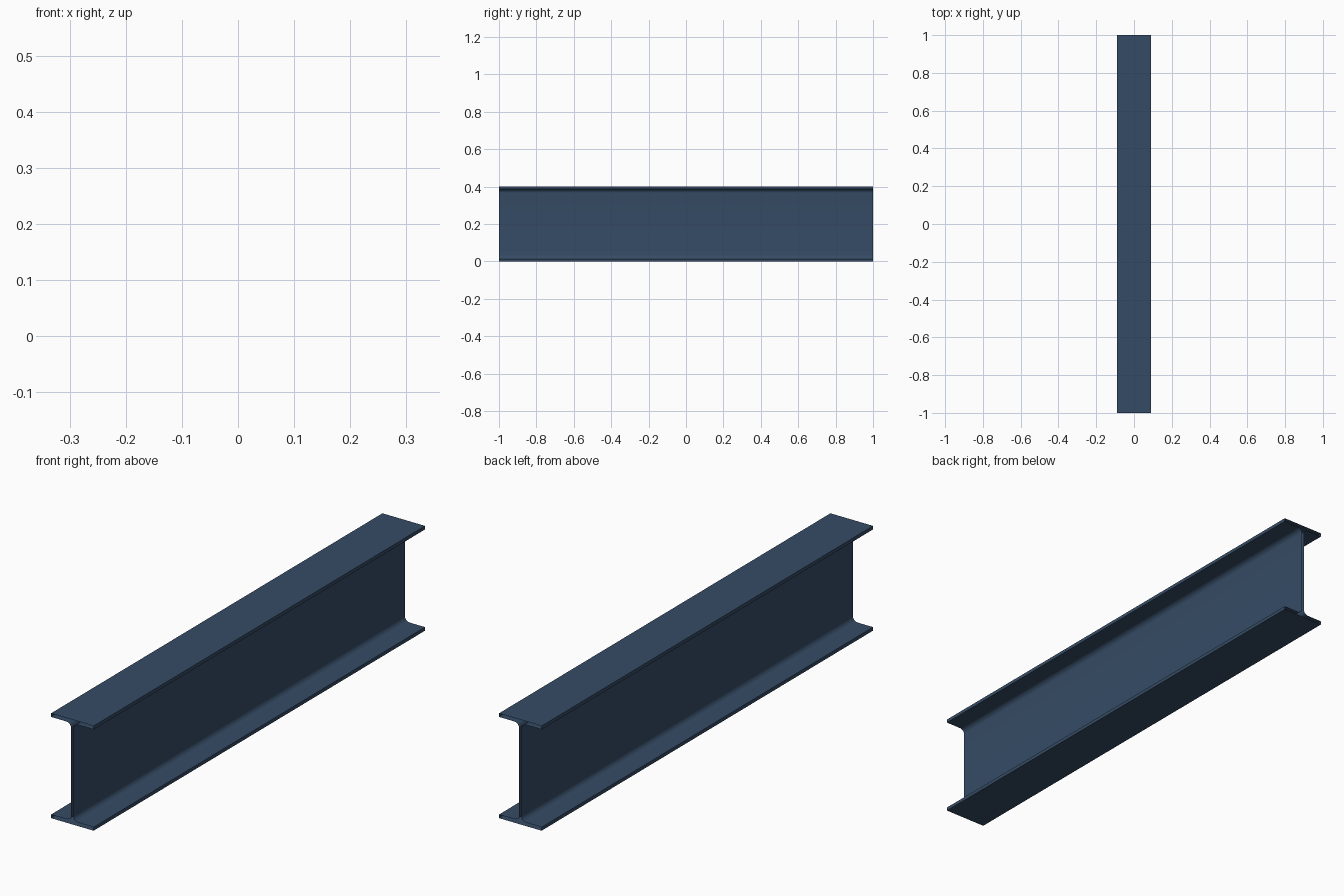
import bpy, bmesh, math

if "Cube" in bpy.data.objects:
    bpy.data.objects.remove(bpy.data.objects["Cube"])

LENGTH, HEIGHT, WIDTH = 2.0, 0.4, 0.18
WEB, FLANGE, FILLET, STEPS = 0.0086, 0.0135, 0.021, 8

# Painted steel
steel = bpy.data.materials.new("blue painted steel")
steel.diffuse_color = (0.036, 0.071, 0.130, 1)
steel.use_nodes = True
steel.node_tree.nodes["Principled BSDF"].inputs["Base Color"].default_value = steel.diffuse_color

# Upper right quarter of the section, from flange edge to rounded web root
h, w, t = HEIGHT / 2, WIDTH / 2, WEB / 2
quarter = [(w, h), (w, h - FLANGE)]
cx, cz = t + FILLET, h - FLANGE - FILLET
for i in range(STEPS + 1):
    a = math.pi / 2 * (1 + i / STEPS)
    quarter.append((cx + FILLET * math.cos(a), cz + FILLET * math.sin(a)))

# Mirror the quarter into the full closed section
right = quarter + [(x, -z) for x, z in reversed(quarter)]
section = right + [(-x, z) for x, z in reversed(right)]

# Sweep the section along y, leaving both ends open
bm = bmesh.new()
rings = [[bm.verts.new((x, y, z + h)) for x, z in section]
         for y in (-LENGTH / 2, LENGTH / 2)]
n = len(section)
for i in range(n):
    j = (i + 1) % n
    bm.faces.new((rings[0][i], rings[1][i], rings[1][j], rings[0][j]))
bm.normal_update()

# Face outward: the top flange must point up
top = max(bm.faces, key=lambda f: f.calc_center_median().z)
if top.normal.z < 0:
    bmesh.ops.reverse_faces(bm, faces=bm.faces[:])

mesh = bpy.data.meshes.new("steel_beam")
bm.to_mesh(mesh)
bm.free()
mesh.materials.append(steel)
beam = bpy.data.objects.new("steel_beam", mesh)
bpy.context.collection.objects.link(beam)
bpy.context.view_layer.objects.active = beam
beam.select_set(True)
bpy.ops.object.shade_smooth_by_angle(angle=math.radians(30))
